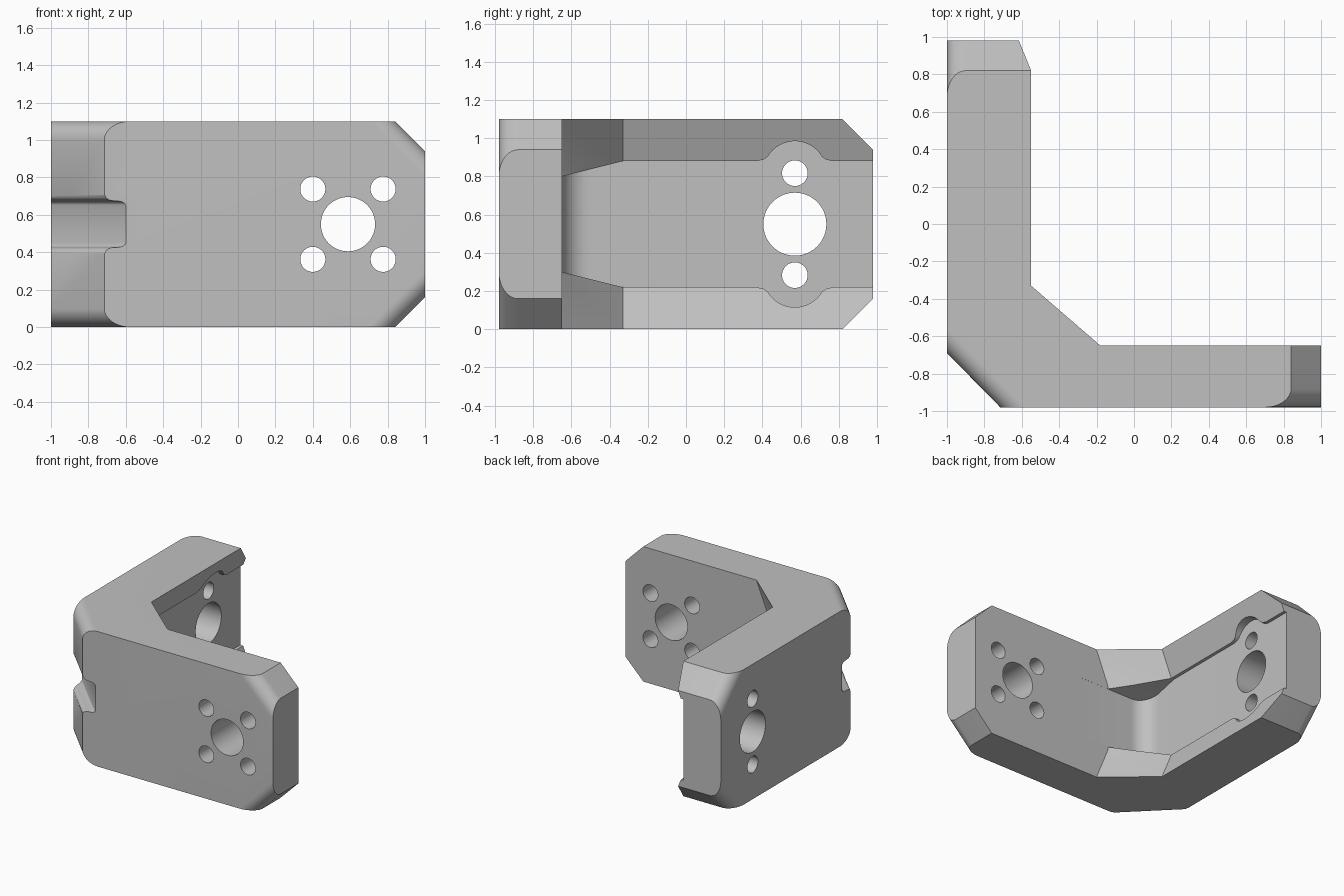
import bpy
import bmesh
from math import sin, cos, radians
from mathutils import Vector

cube = bpy.data.objects.get("Cube")
if cube:
    bpy.data.objects.remove(cube, do_unlink=True)

HEIGHT = 1.1
MID = HEIGHT / 2
X, Y, Z = Vector((1, 0, 0)), Vector((0, 1, 0)), Vector((0, 0, 1))

grey = bpy.data.materials.new("plain_grey")
grey.use_nodes = True
colour = (0.53, 0.53, 0.53, 1)
grey.diffuse_color = colour
grey.node_tree.nodes["Principled BSDF"].inputs["Base Color"].default_value = colour


def make_object(name, bm):
    bmesh.ops.recalc_face_normals(bm, faces=bm.faces[:])
    mesh = bpy.data.meshes.new(name)
    bm.to_mesh(mesh)
    bm.free()
    mesh.materials.append(grey)
    obj = bpy.data.objects.new(name, mesh)
    bpy.context.collection.objects.link(obj)
    return obj


def loft(rings):
    """Closed solid through rings that have equal point counts."""
    bm = bmesh.new()
    rows = [[bm.verts.new(p) for p in ring] for ring in rings]
    n = len(rows[0])
    for a, b in zip(rows, rows[1:]):
        for i in range(n):
            j = (i + 1) % n
            bm.faces.new((a[i], a[j], b[j], b[i]))
    bm.faces.new(rows[0][::-1])
    bm.faces.new(rows[-1])
    bmesh.ops.recalc_face_normals(bm, faces=bm.faces[:])
    return bm


def prism(points, origin, u, v, w, lo, hi):
    """Extrude a (u, v) outline along w."""
    return loft([[origin + u * a + v * b + w * t for a, b in points]
                 for t in (lo, hi)])


def mirrored(half):
    """Complete an outline given as (position, height above centre)."""
    return half + [(a, -b) for a, b in reversed(half)]


# Angled body: the inner side leans back towards mid height
def body_ring(z, lean):
    outer = [(-1, -0.69), (-0.715, -0.98), (1, -0.98), (1, -0.65)]
    inner = [(-0.18, -0.65), (-0.55, -0.33), (-0.55, 0.98)]
    plan = outer + [(x - lean, y) for x, y in inner] + [(-1, 0.98)]
    return [Vector((x, y, z)) for x, y in plan]


LEAN, BAND = 0.11, 0.27
bm = loft([body_ring(0, 0), body_ring(BAND, LEAN),
           body_ring(HEIGHT - BAND, LEAN), body_ring(HEIGHT, 0)])
bmesh.ops.dissolve_limit(bm, angle_limit=0.01, verts=bm.verts[:],
                         edges=bm.edges[:])

# Chamfered corners at the free end of each arm
for direction, reach in ((X, 1), (Y, 0.98)):
    for side in (1, -1):
        bmesh.ops.bisect_plane(
            bm, geom=bm.verts[:] + bm.edges[:] + bm.faces[:],
            plane_co=direction * reach + Z * (MID + side * 0.39),
            plane_no=(direction + Z * side).normalized(), clear_outer=True)
        rim = [e for e in bm.edges if e.is_boundary]
        bmesh.ops.holes_fill(bm, edges=rim, sides=0)
bmesh.ops.recalc_face_normals(bm, faces=bm.faces[:])
bm.normal_update()


# Rounded edges around the chamfers
def is_rounded(edge):
    first, second = (f.normal for f in edge.link_faces)
    for a, b in ((first, second), (second, first)):
        outer_wall = a.x < -0.99 or a.y < -0.99
        if outer_wall and 0.5 < abs(b.z) < 0.9:
            return True
        if abs(a.z) > 0.99 and b.x < -0.5 and b.y < -0.5:
            return True
    return False


bmesh.ops.bevel(bm, geom=[e for e in bm.edges if is_rounded(e)], offset=0.1,
                offset_type='OFFSET', segments=10, profile=0.5,
                affect='EDGES', clamp_overlap=False)
bracket = make_object("angle_bracket", bm)

cutters = []

# Recess inside the side arm, widened around the small holes
bulge = [(0.57 + 0.165 * cos(radians(a)), 0.27 + 0.165 * sin(radians(a)))
         for a in range(150, 29, -8)]
half = [(-0.6505, 0.25), (-0.33, 0.33), (0.37, 0.33), (0.405, 0.338)]
half += bulge + [(0.735, 0.338), (0.77, 0.33), (1.2, 0.33)]
bm = prism(mirrored(half), Z * MID, Y, Z, X, -0.665, 0)
corner = [e for e in bm.edges
          if all(v.co.x < -0.66 and v.co.y < -0.65 for v in e.verts)]
bmesh.ops.bevel(bm, geom=corner, offset=0.145, offset_type='OFFSET',
                segments=10, profile=0.5, affect='EDGES', clamp_overlap=False)
cutters.append(make_object("recess_cutter", bm))

# Groove across the outer corner
half = [(-0.05, 0.155), (0, 0.155), (0.005, 0.141), (0.014, 0.131),
        (0.025, 0.126), (0.055, 0.123), (0.067, 0.119), (0.076, 0.11),
        (0.08, 0.098)]
inward = Vector((1, 1, 0)).normalized()
along = Vector((1, -1, 0)).normalized()
cutters.append(make_object("groove_cutter", prism(
    mirrored(half), Vector((-0.857, -0.835, MID)), inward, Z, along, -0.5, 0.5)))


# Round holes through each arm
def hole(across, axis, centre, radius, lo, hi):
    ring = [(radius * cos(radians(a)), radius * sin(radians(a)))
            for a in range(0, 360, 6)]
    cutters.append(make_object("hole_cutter", prism(
        ring, centre, across, Z, axis, lo, hi)))


front_centre = X * 0.588 + Z * MID
hole(X, Y, front_centre, 0.145, -1.2, -0.5)
for sx in (-1, 1):
    for sz in (-1, 1):
        hole(X, Y, front_centre + X * sx * 0.188 + Z * sz * 0.188,
             0.067, -1.2, -0.5)

side_centre = Y * 0.57 + Z * MID
hole(Y, X, side_centre, 0.165, -1.2, -0.4)
for sz in (-1, 1):
    hole(Y, X, side_centre + Z * sz * 0.267, 0.067, -1.2, -0.4)

# Apply the cuts
bpy.ops.object.select_all(action='DESELECT')
bpy.context.view_layer.objects.active = bracket
bracket.select_set(True)
for cutter in cutters:
    cutter.hide_render = True
    mod = bracket.modifiers.new("cut", 'BOOLEAN')
    mod.operation = 'DIFFERENCE'
    mod.solver = 'EXACT'
    mod.object = cutter
    bpy.ops.object.modifier_apply(modifier=mod.name)
    bpy.data.objects.remove(cutter, do_unlink=True)

bpy.ops.object.shade_smooth_by_angle(angle=radians(25))
